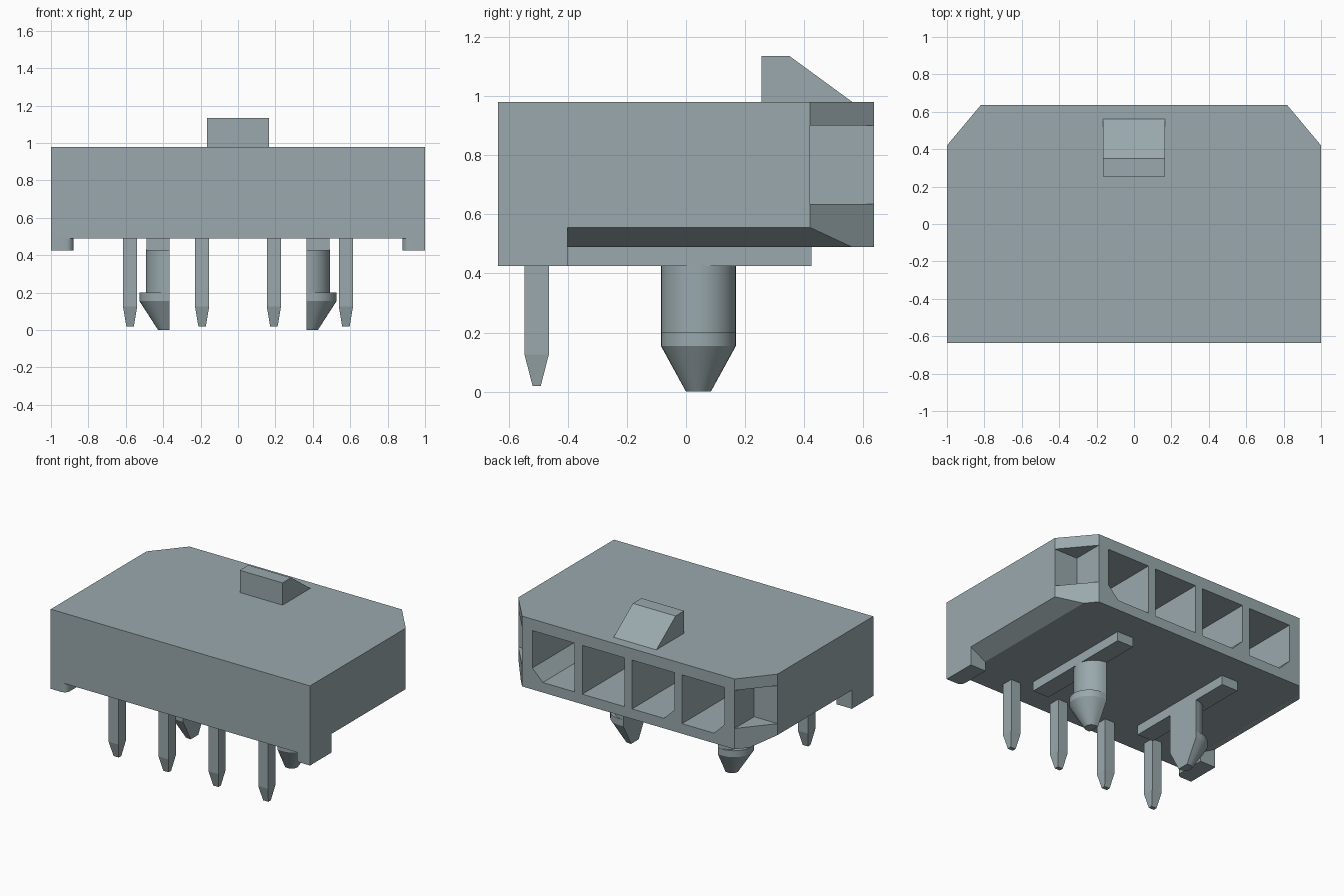
import bpy, bmesh, math

cube = bpy.data.objects.get("Cube")
if cube:
    bpy.data.objects.remove(cube, do_unlink=True)

grey = bpy.data.materials.new("blue grey plastic")
grey.use_nodes = True
COLOUR = (0.32, 0.395, 0.415, 1)
grey.diffuse_color = COLOUR
grey.node_tree.nodes["Principled BSDF"].inputs["Base Color"].default_value = COLOUR


def loft(name, sections, smooth=False):
    """Closed solid skinned through rings of equal point count."""
    bm = bmesh.new()
    rings = [[bm.verts.new(p) for p in sec] for sec in sections]
    n = len(rings[0])
    for a, b in zip(rings, rings[1:]):
        for i in range(n):
            j = (i + 1) % n
            bm.faces.new((a[i], a[j], b[j], b[i]))
    bm.faces.new(rings[0])
    bm.faces.new(rings[-1])
    bmesh.ops.remove_doubles(bm, verts=bm.verts, dist=1e-5)
    bmesh.ops.recalc_face_normals(bm, faces=bm.faces)
    me = bpy.data.meshes.new(name)
    bm.to_mesh(me)
    bm.free()
    me.materials.append(grey)
    ob = bpy.data.objects.new(name, me)
    bpy.context.scene.collection.objects.link(ob)
    if smooth:
        bpy.ops.object.select_all(action='DESELECT')
        ob.select_set(True)
        bpy.context.view_layer.objects.active = ob
        bpy.ops.object.shade_smooth_by_angle(angle=math.radians(25))
    return ob


def prism(name, pts, axis, a, b, smooth=False):
    """Extrude a 2D profile along x, y or z from a to b."""
    place = {'x': lambda p, t: (t, p[0], p[1]),
             'y': lambda p, t: (p[0], t, p[1]),
             'z': lambda p, t: (p[0], p[1], t)}[axis]
    return loft(name, [[place(p, t) for p in pts] for t in (a, b)], smooth)


def rect(x0, x1, y0, y1):
    return [(x0, y0), (x1, y0), (x1, y1), (x0, y1)]


def cut(target, cutter):
    cutter.hide_render = True
    mod = target.modifiers.new("cut", 'BOOLEAN')
    mod.operation = 'DIFFERENCE'
    mod.solver = 'EXACT'
    mod.object = cutter
    bpy.ops.object.select_all(action='DESELECT')
    target.select_set(True)
    bpy.context.view_layer.objects.active = target
    bpy.ops.object.modifier_apply(modifier=mod.name)
    bpy.data.objects.remove(cutter, do_unlink=True)


# Housing with two bevelled rear corners
housing = prism("housing", [(-1, -.635), (1, -.635), (1, .42), (.82, .635),
                            (-.82, .635), (-1, .42)], 'z', .49, .98)

# Four contact cavities, some with a keyed lower corner
PIN_X = (-.577, -.192, .192, .577)
KEYS = (-1, -1, 0, 1)
W, LOW, TOP, K = .163, .56, .9, .08
for cx, key in zip(PIN_X, KEYS):
    if key == 0:
        shape = rect(cx - W, cx + W, LOW, TOP)
    else:
        shape = [(cx + key * u, z) for u, z in
                 ((-W, LOW), (W - K, LOW), (W, LOW + K), (W, TOP), (-W, TOP))]
    cut(housing, prism("cavity_cutter", shape, 'y', -.45, .8))

for s, side in ((1, "left"), (-1, "right")):
    # Corner pocket and sloped lower edge
    cut(housing, prism("pocket_cutter", rect(s * .82, s * 1.2, .42, .8), 'z', .635, .9))
    cut(housing, prism("edge_cutter", [(s * .883, .49), (s * 1.063, .59), (s * 1.063, .40),
                                       (s * .883, .40)], 'y', -.4, .8))

    # Front foot with a rounded inner corner
    arc = [(s * (.92 - .04 * math.sin(t)), -.595 - .04 * math.cos(t))
           for t in [i * math.pi / 12 for i in range(7)]]
    prism(side + "_foot", [(s * 1, -.635)] + arc + [(s * .88, -.4), (s * 1, -.4)],
          'z', .425, .492, smooth=True)

    # Underside rail
    prism(side + "_rail", rect(s * .365, s * .49, -.4, .425), 'z', .425, .492)

    # Half-round snap peg with a hooked, tapered head
    sections = []
    for z, off, r in ((.43, 0, .127), (.2, 0, .127), (.2, .035, .127),
                      (.155, .035, .127), (0, .02, .042)):
        ring = [(s * .365, .042 - r, z)]
        for i in range(17):
            t = -math.pi / 2 + i * math.pi / 16
            ring.append((s * (.365 + off + r * math.cos(t)), .042 + r * math.sin(t), z))
        ring.append((s * .365, .042 + r, z))
        sections.append(ring)
    loft(side + "_peg", sections, smooth=True)

# Solder pins with tapered tips
for i, cx in enumerate(PIN_X):
    loft("pin_%d" % (i + 1),
         [[(x, y, z) for x, y in rect(cx - a, cx + a, -.505 - b, -.505 + b)]
          for z, a, b in ((.5, .038, .041), (.125, .038, .041), (.02, .02, .014))])

# Latch ramp on the top
prism("latch_ramp", [(.255, .975), (.255, 1.135), (.35, 1.135), (.562, .98), (.562, .975)],
      'x', -.165, .165)
